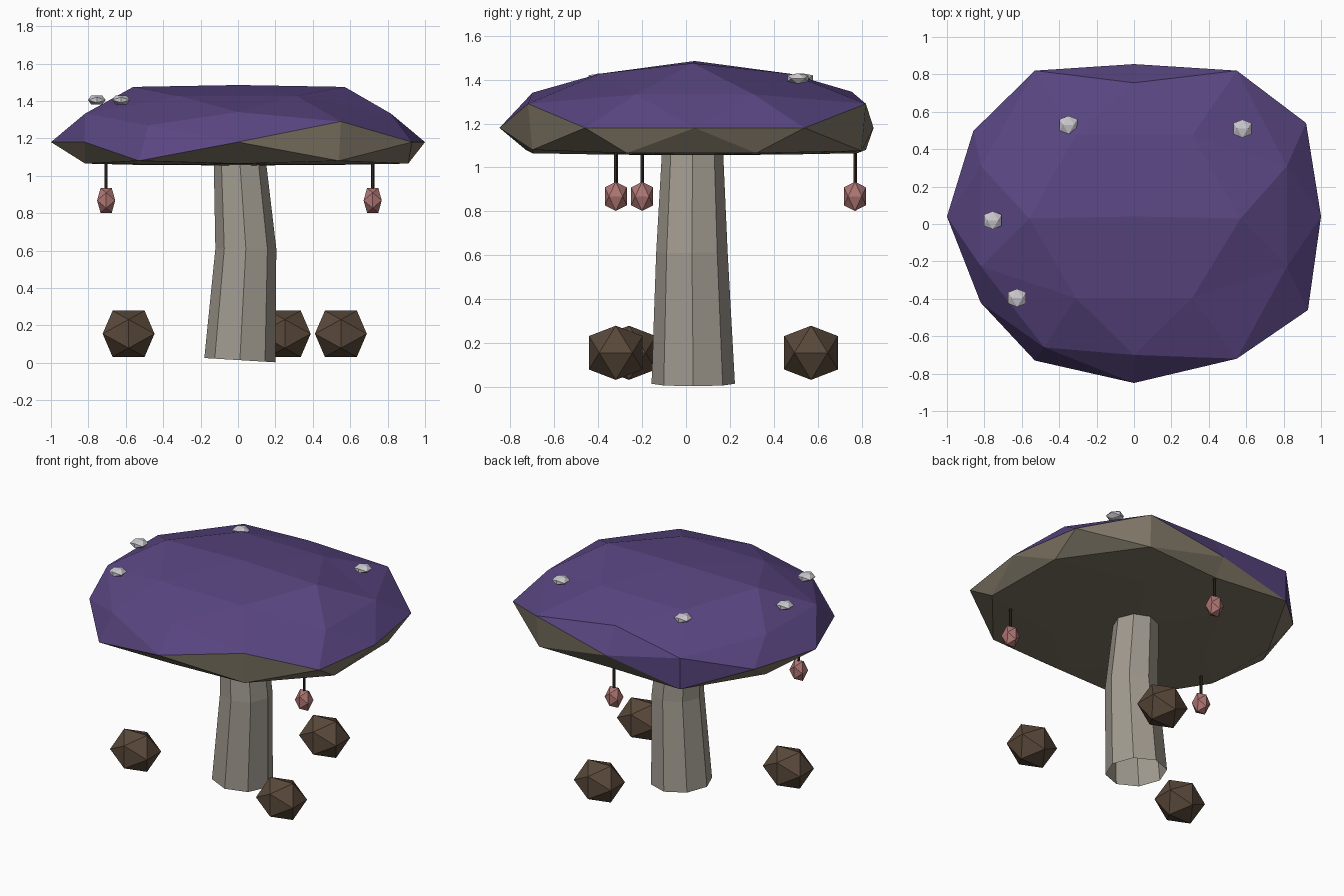
import bpy, bmesh, math
from mathutils import Vector

if "Cube" in bpy.data.objects:
    bpy.data.objects.remove(bpy.data.objects["Cube"])


def material(name, rgb):
    m = bpy.data.materials.new(name)
    m.diffuse_color = (*rgb, 1)
    m.use_nodes = True
    m.node_tree.nodes["Principled BSDF"].inputs["Base Color"].default_value = m.diffuse_color
    return m


PURPLE = material("cap_purple", (0.10, 0.06, 0.22))
GILL = material("cap_underside", (0.21, 0.18, 0.13))
STEM = material("stem_grey", (0.36, 0.33, 0.28))
ROCK = material("rock_brown", (0.10, 0.065, 0.042))
POD = material("pod_pink", (0.42, 0.18, 0.17))
SPOT = material("spot_pale", (0.60, 0.58, 0.62))
CORD = material("cord_dark", (0.03, 0.02, 0.015))


def finish(bm, name, *mats):
    bmesh.ops.recalc_face_normals(bm, faces=bm.faces)
    me = bpy.data.meshes.new(name)
    bm.to_mesh(me)
    bm.free()
    for m in mats:
        me.materials.append(m)
    ob = bpy.data.objects.new(name, me)
    bpy.context.collection.objects.link(ob)
    return ob


def icosahedron():
    """Unit icosahedron with an edge (along x) on top."""
    bm = bmesh.new()
    a, b = 0.5257, 0.8507
    for s in (-1, 1):
        for t in (-1, 1):
            for co in ((s * a, 0, t * b), (0, s * b, t * a), (s * b, t * a, 0)):
                bm.verts.new(co)
    bmesh.ops.convex_hull(bm, input=bm.verts)
    return bm


def lump(name, centre, scale, mat):
    bm = icosahedron()
    for v in bm.verts:
        v.co = Vector(c + k * s for c, k, s in zip(centre, v.co, scale))
    return finish(bm, name, mat)


# Cap: subdivided icosahedron, domed above and flattened below
bm = icosahedron()
bmesh.ops.subdivide_edges(bm, edges=bm.edges, cuts=1, use_grid_fill=True)
for v in bm.verts:
    v.co.normalize()
# faces straddling the rim belong to the underside on the right half only
for f in bm.faces:
    c = f.calc_center_median()
    f.material_index = int(c.z < -0.02 or (abs(c.z) <= 0.02 and c.x > 0))
# hand-shaped rim points: direction (x10) -> x, y, z
SHAPED = {
    (10, 0, 0): (1, .04, 1.18), (-10, 0, 0): (-1, .04, 1.18),
    (0, -10, 0): (0, -.85, 1.18), (0, 10, 0): (0, .855, 1.18),
    (0, 9, 5): (0, .755, 1.345), (-9, -5, 0): (-.82, -.42, 1.18),
    (9, -5, 0): (.93, -.46, 1.18), (9, 5, 0): (.92, .54, 1.18),
    (5, -8, 3): (.55, -.72, 1.29), (-5, -8, 3): (-.48, -.66, 1.27),
    (5, -8, -3): (.54, -.70, 1.08), (-5, -8, -3): (-.53, -.73, 1.08),
    (5, 8, 3): (.55, .82, 1.29), (-5, 8, 3): (-.53, .82, 1.29),
    (5, 8, -3): (.54, .80, 1.075), (-5, 8, -3): (-.53, .82, 1.08),
    (5, 0, 9): (.57, .03, 1.475), (-5, 0, 9): (-.56, .03, 1.475),
    (8, -3, -5): (.91, -.27, 1.065), (8, 3, -5): (.90, .32, 1.065),
}
for v in bm.verts:
    x, y, z = v.co
    key = tuple(round(k * 10) for k in v.co)
    zz = 1.18 + 0.305 * z if z > -0.4 else 1.075 + 0.02 * z
    v.co = SHAPED.get(key, (1.01 * x, 0.04 + 0.87 * y, zz))
finish(bm, "mushroom_cap", PURPLE, GILL)

# Stem: bent eight-sided tube, open at both ends
bm = bmesh.new()
rings = []
for cx, cy, cz, r, tilt in ((.01, .033, .014, .19, -.06), (.042, .027, .61, .163, 0),
                            (.008, .03, 1.10, .138, .05)):
    rings.append([bm.verts.new((cx + r * math.cos(a), cy + r * math.sin(a),
                                cz + tilt * r * math.cos(a)))
                  for a in (i * math.pi / 4 for i in range(8))])
for lo, hi in zip(rings, rings[1:]):
    for i in range(8):
        j = (i + 1) % 8
        bm.faces.new((lo[i], lo[j], hi[j], hi[i]))
finish(bm, "stem", STEM)

# Rocks around the foot
for i, (x, y) in enumerate(((.55, -.32), (-.585, -.26), (.25, .57))):
    lump(f"rock_{i + 1}", (x, y, .155), (.163, .144, .145), ROCK)

# Pods hanging on cords below the cap
for i, (x, y) in enumerate(((.72, -.32), (-.705, -.20), (0, .77))):
    lump(f"hanging_pod_{i + 1}", (x, y, .868), (.057, .059, .078), POD)
    bm = bmesh.new()
    bmesh.ops.create_cone(bm, cap_ends=True, segments=5, radius1=.009, radius2=.009, depth=.16)
    bmesh.ops.translate(bm, verts=bm.verts, vec=(x, y, 1.01))
    finish(bm, f"pod_cord_{i + 1}", CORD)

# Pale spots on the cap
for i, (x, y) in enumerate(((-.35, .53), (.58, .51), (-.755, .02), (-.625, -.395))):
    lump(f"cap_spot_{i + 1}", (x, y, 1.405), (.056, .057, .028), SPOT)
